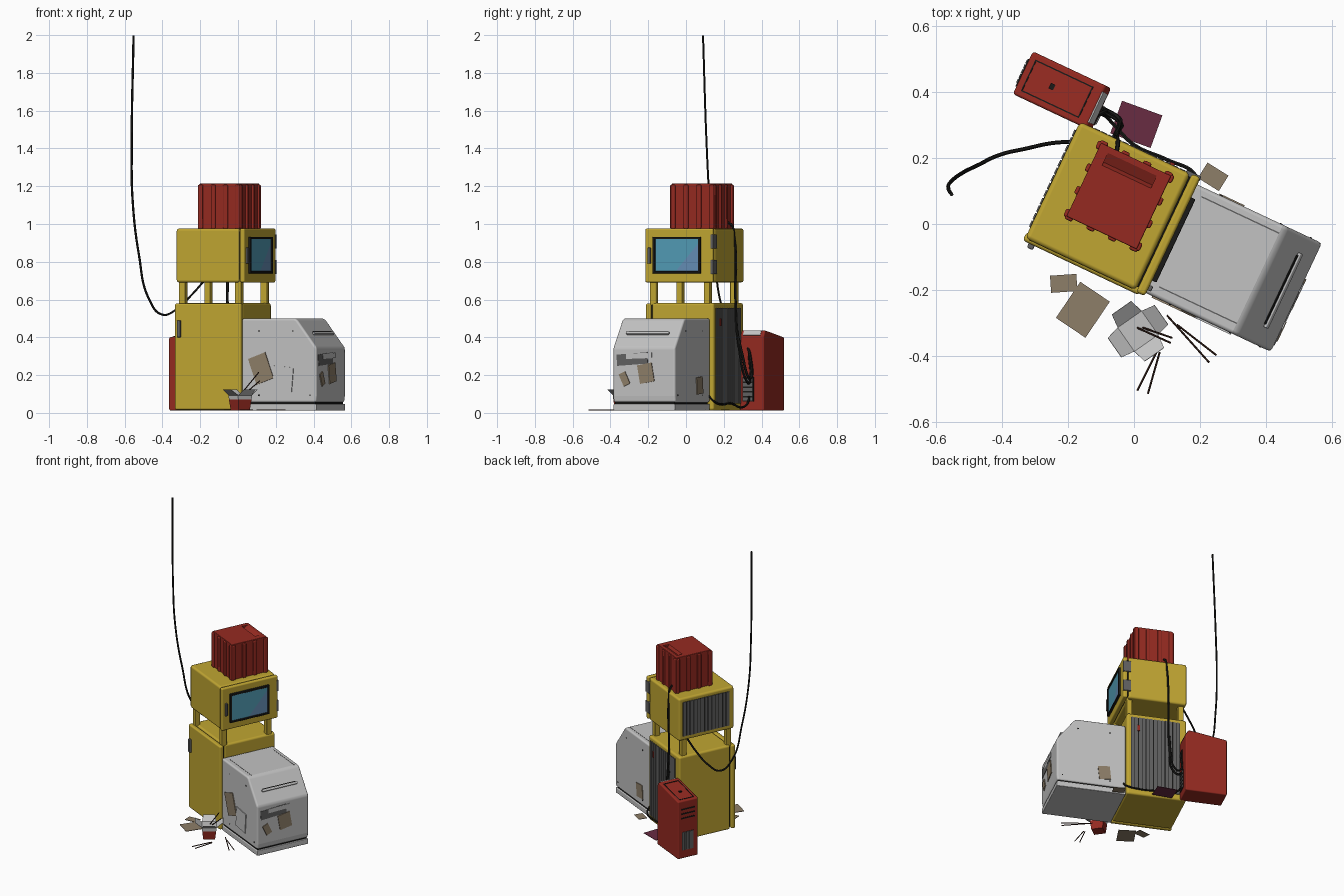
import bpy, bmesh, math
from mathutils import Matrix, Vector

if "Cube" in bpy.data.objects:
    bpy.data.objects.remove(bpy.data.objects["Cube"])

R = Matrix.Rotation(math.radians(-25.2), 4, 'Z')   # the whole stack is turned on the floor

def material(name, rgb):
    m = bpy.data.materials.new(name)
    m.diffuse_color = (*rgb, 1)
    m.use_nodes = True
    m.node_tree.nodes["Principled BSDF"].inputs["Base Color"].default_value = m.diffuse_color
    return m

YELLOW = material("mustard_yellow", (.53, .38, .032))
RED = material("brick_red", (.30, .023, .015))
WHITE = material("off_white", (.54, .54, .54))
GREY = material("dark_grey", (.12, .12, .12))
BLACK = material("black", (.01, .01, .009))
TEAL = material("screen_teal", (.085, .33, .46))
BLUE = material("screen_blue", (.13, .27, .46))
TAN = material("cardboard_tan", (.27, .21, .14))
CRIMSON = material("crimson", (.14, .025, .055))
BROWN = material("dark_brown", (.04, .016, .01))

def finish(name, bm, mat, matrix=R, bevel=0, seg=2):
    bmesh.ops.recalc_face_normals(bm, faces=bm.faces)
    me = bpy.data.meshes.new(name)
    bm.to_mesh(me)
    bm.free()
    ob = bpy.data.objects.new(name, me)
    bpy.context.collection.objects.link(ob)
    for m in mat if isinstance(mat, list) else [mat]:
        me.materials.append(m)
    ob.matrix_world = matrix
    if bevel:
        b = ob.modifiers.new("bevel", 'BEVEL')
        b.width, b.segments, b.limit_method = bevel, seg, 'ANGLE'
        b.harden_normals = True
    return ob

def box(name, lo, hi, mat, bevel=0, tilt=None, matrix=R):
    """Box between two corners; tilt = (axis, degrees) about its centre."""
    lo, hi = Vector(lo), Vector(hi)
    M = Matrix.Translation((lo + hi) / 2)
    if tilt:
        M = M @ Matrix.Rotation(math.radians(tilt[1]), 4, tilt[0])
    bm = bmesh.new()
    bmesh.ops.create_cube(bm, size=1, matrix=M @ Matrix.Diagonal((*(hi - lo), 1)))
    return finish(name, bm, mat, matrix, bevel)

def prism(name, profile, y0, y1, mat, bevel=0, seg=2):
    """Profile in (x, z) pushed along y."""
    bm = bmesh.new()
    f = bm.faces.new([bm.verts.new((x, y0, z)) for x, z in profile])
    ext = bmesh.ops.extrude_face_region(bm, geom=[f])
    bmesh.ops.translate(bm, vec=(0, y1 - y0, 0),
                        verts=[v for v in ext['geom'] if isinstance(v, bmesh.types.BMVert)])
    bm.faces.ensure_lookup_table()
    return finish(name, bm, mat, R, bevel, seg)

def tube(name, pts, r, mat):
    cu = bpy.data.curves.new(name, 'CURVE')
    cu.dimensions, cu.bevel_depth, cu.bevel_resolution, cu.resolution_u = '3D', r, 1, 8
    cu.use_fill_caps = True
    sp = cu.splines.new('BEZIER')
    sp.bezier_points.add(len(pts) - 1)
    for p, co in zip(sp.bezier_points, pts):
        p.co = co
        p.handle_left_type = p.handle_right_type = 'AUTO'
    cu.materials.append(mat)
    ob = bpy.data.objects.new(name, cu)
    bpy.context.collection.objects.link(ob)

def grill(name, axis, lo, hi, n):
    """Black panel with n grey vertical ribs; axis is the direction the ribs repeat in."""
    box(name + "_panel", lo, hi, BLACK)
    out = 1 - axis
    step = (hi[axis] - lo[axis]) / n
    for i in range(n):
        a, b = list(lo), list(hi)
        a[axis] = lo[axis] + (i + .1) * step
        b[axis] = lo[axis] + (i + .9) * step
        if lo[out] > 0:
            b[out] += .004
        else:
            a[out] -= .004
        box(f"{name}_rib_{i}", a, b, GREY)

# lower cabinet with door, handle and rear grill
box("lower_cabinet", (-.28, -.155, .012), (.10, .208, .583), YELLOW, .014)
box("lower_door", (-.284, -.189, .016), (.105, -.159, .58), YELLOW, .01)
box("lower_door_gap", (-.268, -.162, .03), (.093, -.152, .57), BLACK)
box("lower_door_handle", (-.264, -.203, .4), (-.244, -.185, .49), GREY, .005)
grill("lower_grill", 0, (-.235, .2, .05), (.075, .209, .555), 13)
box("lower_grill_latch", (.02, .205, .46), (.035, .218, .5), RED)

# posts between the cabinets
for i, (x, y) in enumerate([(-.25, -.15), (.078, -.15), (.078, .165), (-.25, .165)]):
    box(f"post_{i}", (x - .018, y - .018, .57), (x + .018, y + .018, .71), YELLOW, .005)

# upper cabinet with screen door and grill
box("upper_cabinet", (-.28, -.18, .69), (.09, .211, .977), YELLOW, .014)
box("upper_door", (.094, -.184, .69), (.123, .213, .977), YELLOW, .01)
box("upper_door_gap", (.085, -.168, .705), (.1, .2, .96), BLACK)
for i, (y0, y1, z0, z1) in enumerate([(-.132, .147, .738, .75), (-.132, .147, .92, .932),
                                      (-.132, -.118, .738, .932), (.134, .147, .738, .932)]):
    box(f"screen_frame_{i}", (.118, y0, z0), (.137, y1, z1), BLACK, .003)
bm = bmesh.new()
P = [bm.verts.new((.13, y, z)) for y, z in
     [(-.119, .749), (-.119, .921), (.135, .921), (.135, .9), (.135, .749), (0, .749)]]
bm.faces.new([P[0], P[1], P[2], P[3], P[5]])
bm.faces.new([P[5], P[3], P[4]]).material_index = 1
glass = finish("screen_glass", bm, [TEAL, BLUE])
box("upper_door_handle", (.12, -.164, .79), (.134, -.147, .875), GREY, .004)
for i, z in enumerate((.735, .87)):
    box(f"upper_hinge_{i}", (.075, .2, z), (.124, .217, z + .075), GREY, .003)
grill("upper_grill", 1, (-.281, -.145, .72), (-.272, .185, .95), 13)

# ribbed red box on top, with a sloped slot in its lid
crate = box("top_crate", (-.195, -.066, .972), (.04, .18, 1.215), RED, .004)
slot = box("crate_slot_cutter", (-.163, .12, 1.205), (0, .16, 1.235), RED, 0, ('X', 30))
slot.hide_render = slot.hide_viewport = True
cut = crate.modifiers.new("slot", 'BOOLEAN')
cut.object, cut.operation, cut.solver = slot, 'DIFFERENCE', 'EXACT'
for i in range(4):
    x, y = -.186 + i * .0723, -.056 + i * .0757
    w = .013
    for k, yy in enumerate((-.075, .167)):
        box(f"crate_rib_x_{k}_{i}", (x - w, yy, .975), (x + w, yy + .022, 1.208), RED, .006)
    for k, xx in enumerate((-.205, .028)):
        box(f"crate_rib_y_{k}_{i}", (xx, y - w, .975), (xx + .022, y + w, 1.208), RED, .006)

# white machine with sloped hood
prism("machine_body", [(.102, .055), (.536, .055), (.54, .09), (.54, .345),
                       (.425, .495), (.41, .5), (.102, .5)], -.174, .19, WHITE, .012, 3)
box("machine_seam", (.12, -.166, .045), (.53, .182, .058), BLACK)
box("machine_base", (.102, -.172, .012), (.539, .189, .048), WHITE, .005)
for i, y in enumerate((-.142, .16)):
    box(f"lid_seam_{i}", (.15, y, .495), (.41, y + .004, .501), GREY)
box("hood_handle", (.488, -.115, .416), (.503, .135, .428), WHITE, .003, ('Y', 52))
box("hood_handle_slot", (.484, -.105, .424), (.498, .125, .428), BLACK, 0, ('Y', 52))
for i, (x, z) in enumerate([(.2, .43), (.4, .43), (.2, .09), (.5, .09)]):
    for y in (-.176, .19):
        box(f"machine_screw_{i}_{y > 0}", (x, y, z), (x + .007, y + .002, z + .007), BLACK)

# stickers taped to the machine
for i, (x, z, w, h, t, m) in enumerate([(.217, .235, .105, .145, 20, TAN), (.345, .18, .115, .13, -5, WHITE)]):
    box(f"side_sticker_{i}", (x - w / 2, -.179, z - h / 2), (x + w / 2, -.172, z + h / 2), m, 0, ('Y', -t))
box("far_side_sticker", (.2, .188, .1), (.275, .194, .19), TAN, 0, ('Y', 6))
for i, (y, z, w, h, t, m) in enumerate([(-.06, .285, .18, .06, 4, GREY), (-.02, .302, .15, .028, 2, WHITE),
                                        (.02, .21, .085, .1, 10, TAN), (-.105, .18, .04, .07, 25, TAN)]):
    d = .001 * i
    box(f"front_sticker_{i}", (.536, y - w / 2, z - h / 2), (.5425 + d, y + w / 2, z + h / 2), m, 0, ('X', t))

# red computer tower
prism("tower", [(-.5, .012), (-.238, .012), (-.238, .405), (-.256, .437), (-.3, .432), (-.5, .4)],
      .2, .343, RED, .008)
slope = -9.3
for i, (x, y, w, h) in enumerate([(-.385, .221, .19, .004), (-.385, .322, .19, .004),
                                  (-.48, .2715, .004, .105), (-.29, .2715, .004, .105)]):
    z = .419 + (x + .385) * .16
    box(f"tower_lid_groove_{i}", (x - w / 2, y - h / 2, z - .004), (x + w / 2, y + h / 2, z + .002), BLACK, 0, ('Y', slope))
box("tower_button", (-.41, .262, .414), (-.395, .28, .421), BLACK)
box("tower_grip", (-.264, .22, .42), (-.234, .322, .426), WHITE, 0, ('Y', 60))
for i in range(3):
    z = .34 - i * .03
    box(f"tower_drive_slot_{i}", (-.503, .225, z), (-.495, .317, z + .008), BLACK)
grill("tower_front_grill", 1, (-.502, .235, .07), (-.495, .315, .19), 5)
box("tower_back_panel", (-.242, .22, .06), (-.235, .285, .19), BLACK)
for i in range(5):
    box(f"tower_back_slat_{i}", (-.238, .224, .065 + i * .025), (-.231, .281, .082 + i * .025), GREY)

# cables
tube("hanging_cable", [(-.17, .25, .71), (-.25, .245, .62), (-.33, .228, .545), (-.4, .212, .52), (-.47, .18, .6),
                       (-.525, .152, .84), (-.558, .125, 1.127), (-.563, .11, 1.4), (-.553, .09, 1.997)], .006, BLACK)
tube("crate_cable", [(-.06, .18, 1.01), (-.05, .235, 1.0), (-.05, .255, .93), (-.056, .262, .6),
                     (-.05, .28, .35), (-.055, .32, .17), (-.085, .335, .16),
                     (-.1, .335, .3), (-.14, .33, .39)], .007, BLACK)
tube("loop_cable", [(-.06, .265, .45), (-.045, .3, .3), (-.05, .325, .2), (-.075, .34, .18),
                    (-.09, .34, .3), (-.14, .315, .38)], .007, BLACK)
tube("floor_cable", [(.18, .11, .1), (.185, .15, .06), (.1, .195, .045), (0, .24, .05), (-.06, .30, .03),
                     (-.09, .33, .06), (-.14, .32, .2)], .006, BLACK)

# loose cards on the floor
for i, (x, y, w, h, t, m) in enumerate([(.007, .302, .13, .105, -20, CRIMSON), (.24, .143, .075, .055, -32, TAN),
                                        (-.213, -.18, .08, .052, 4, TAN), (-.155, -.26, .108, .132, -34, TAN)]):
    box(f"floor_card_{i}", (x - w / 2, y - h / 2, .012), (x + w / 2, y + h / 2, .015), m, 0, ('Z', t), Matrix())

# takeaway food box with open flaps
place = Matrix.Translation((.012, -.325, 0)) @ Matrix.Rotation(math.radians(35), 4, 'Z')
for name, z0, z1, s0, s1, m in [("food_box_base", .012, .07, .072, .086, RED), ("food_box_rim", .07, .095, .086, .09, WHITE)]:
    bm = bmesh.new()
    bmesh.ops.create_cone(bm, cap_ends=True, segments=4, radius1=s0 * .707, radius2=s1 * .707, depth=z1 - z0,
                          matrix=Matrix.Translation((0, 0, (z0 + z1) / 2)) @ Matrix.Rotation(math.pi / 4, 4, 'Z'))
    finish(name, bm, m, place)
for k in range(4):
    bm = bmesh.new()
    bm.faces.new([bm.verts.new(c) for c in [(.044, -.044, .095), (.086, -.036, .125), (.086, .036, .125), (.044, .044, .095)]])
    flap = finish(f"food_box_flap_{k}", bm, WHITE, place @ Matrix.Rotation(k * math.pi / 2, 4, 'Z'))
    flap.modifiers.new("thickness", 'SOLIDIFY').thickness = .002

# chopsticks in the box and on the floor
for i, (a, b) in enumerate([((.0, -.31, .08), (.11, -.36, .215)), ((0, -.305, .07), (.115, -.345, .17)),
                            ((.1, -.277, .015), (.228, -.42, .015)), ((.13, -.305, .015), (.25, -.398, .015)),
                            ((.07, -.385, .015), (.01, -.505, .015)), ((.078, -.388, .015), (.042, -.515, .015))]):
    tube(f"chopstick_{i}", [a, b], .003, BROWN)

# turn tubes into meshes and smooth them
bpy.ops.object.select_all(action='DESELECT')
for ob in [o for o in bpy.context.scene.objects if o.type == 'CURVE']:
    ob.select_set(True)
    bpy.context.view_layer.objects.active = ob
bpy.ops.object.convert(target='MESH')
bpy.ops.object.shade_smooth_by_angle(angle=math.radians(50))
